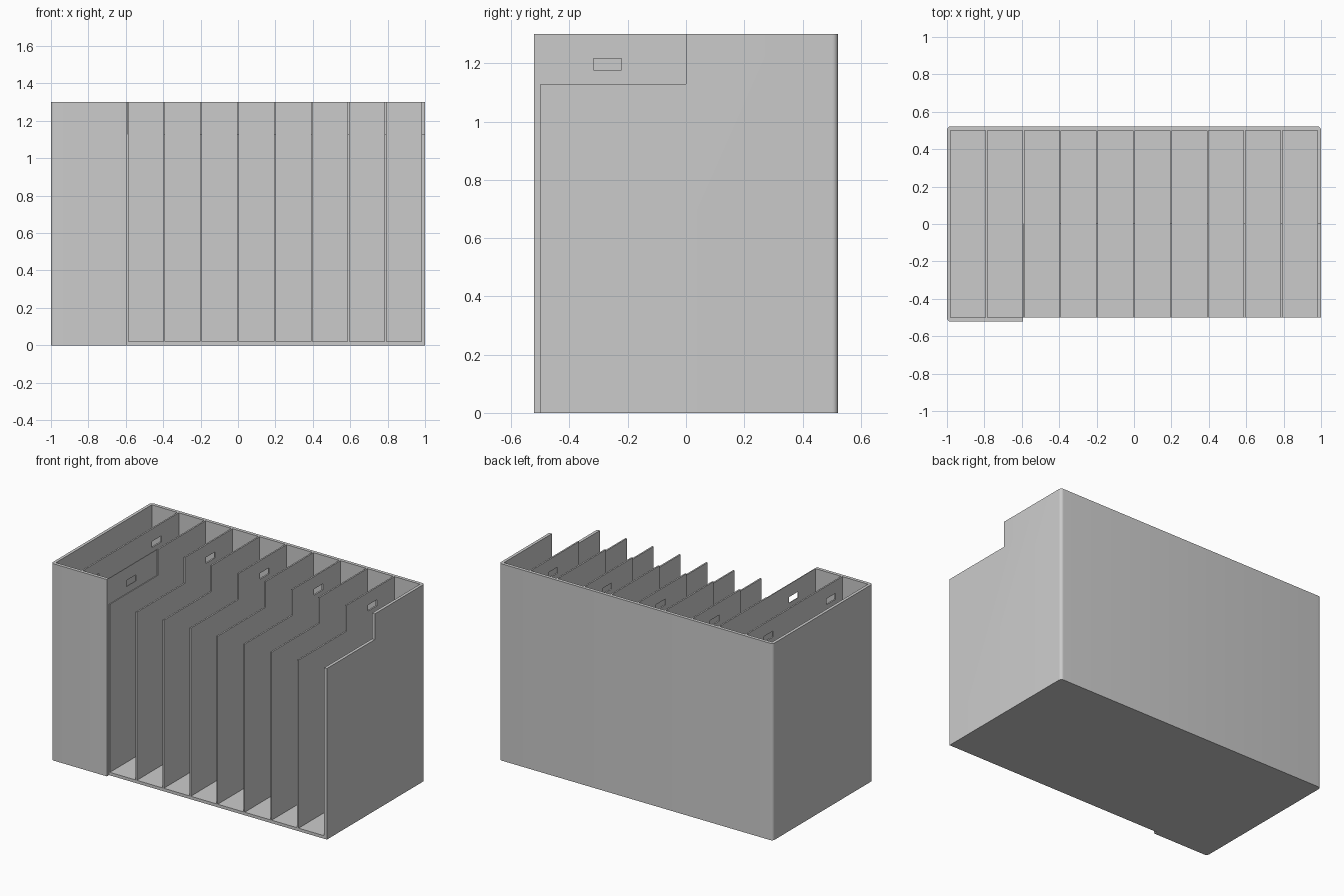
import bpy
import bmesh
from math import cos, sin, pi, radians
from mathutils import Matrix, Vector

cube = bpy.data.objects.get("Cube")
if cube:
    bpy.data.objects.remove(cube, do_unlink=True)

# Overall sizes
HALF_X, HALF_Y, HEIGHT = 1.0, 0.522, 1.3
INNER_X, INNER_Y, FLOOR = 0.98, 0.5, 0.02
CELLS, DIVIDER = 10, 0.01
CELL = (2 * INNER_X - (CELLS - 1) * DIVIDER) / CELLS
PITCH = CELL + DIVIDER
RADIUS = 0.02
FRONT_END = -0.593
NOTCH_X, NOTCH_Z = -0.591, 1.13

grey = bpy.data.materials.new("plain grey")
grey.use_nodes = True
colour = (0.6, 0.6, 0.6, 1)
grey.diffuse_color = colour
grey.node_tree.nodes["Principled BSDF"].inputs["Base Color"].default_value = colour


def add_object(name, bm):
    bmesh.ops.recalc_face_normals(bm, faces=bm.faces)
    mesh = bpy.data.meshes.new(name)
    bm.to_mesh(mesh)
    bm.free()
    obj = bpy.data.objects.new(name, mesh)
    mesh.materials.append(grey)
    bpy.context.collection.objects.link(obj)
    return obj


def corner(x, y, start):
    """Quarter round of an outline, running anticlockwise from the start angle."""
    cx = x - RADIUS if x > 0 else x + RADIUS
    cy = y - RADIUS if y > 0 else y + RADIUS
    steps = 6
    angles = [start + pi / 2 * i / steps for i in range(steps + 1)]
    return [(cx + RADIUS * cos(a), cy + RADIUS * sin(a)) for a in angles]


def carve(obj, low, high):
    """Cut a box-shaped hollow between two corners."""
    low, high = Vector(low), Vector(high)
    bm = bmesh.new()
    bmesh.ops.create_cube(bm, size=1, matrix=Matrix.Translation((low + high) / 2)
                          @ Matrix.Diagonal((*(high - low), 1)))
    cutter = add_object("cutter", bm)
    cutter.hide_render = True
    mod = obj.modifiers.new("carve", "BOOLEAN")
    mod.operation = "DIFFERENCE"
    mod.solver = "EXACT"
    mod.object = cutter
    bpy.ops.object.modifier_apply(modifier=mod.name)
    bpy.data.objects.remove(cutter, do_unlink=True)


# Solid block with rounded corners and a short front wall
outline = [(FRONT_END, -HALF_Y), (FRONT_END, -INNER_Y), (HALF_X, -INNER_Y)]
outline += corner(HALF_X, HALF_Y, 0)
outline += corner(-HALF_X, HALF_Y, pi / 2)
outline += corner(-HALF_X, -HALF_Y, pi)
bm = bmesh.new()
base = bm.faces.new([bm.verts.new((x, y, 0)) for x, y in outline])
top = bmesh.ops.extrude_face_region(bm, geom=[base])["geom"]
bmesh.ops.translate(bm, vec=(0, 0, HEIGHT),
                    verts=[v for v in top if isinstance(v, bmesh.types.BMVert)])
rack = add_object("divided_rack", bm)
bpy.context.view_layer.objects.active = rack
rack.select_set(True)

# Compartments: the first two are closed at the front, the rest are open
for i in range(CELLS):
    x = -INNER_X + i * PITCH
    front = -INNER_Y if i < 2 else -0.7
    carve(rack, (x, front, FLOOR), (x + CELL, INNER_Y, HEIGHT + 0.2))

# Lowered front half of the dividers and end wall
carve(rack, (NOTCH_X, -0.8, NOTCH_Z), (HALF_X + 0.1, 0, HEIGHT + 0.3))

# Small slots: rear of every other divider, front of the first two
slots = [(i, 0.27) for i in range(1, CELLS, 2)] + [(1, -0.38), (2, -0.27)]
for i, y in slots:
    x = -INNER_X + i * PITCH - DIVIDER / 2
    carve(rack, (x - 0.02, y - 0.048, 1.177), (x + 0.02, y + 0.048, 1.217))

bpy.ops.object.shade_smooth_by_angle(angle=radians(30))
